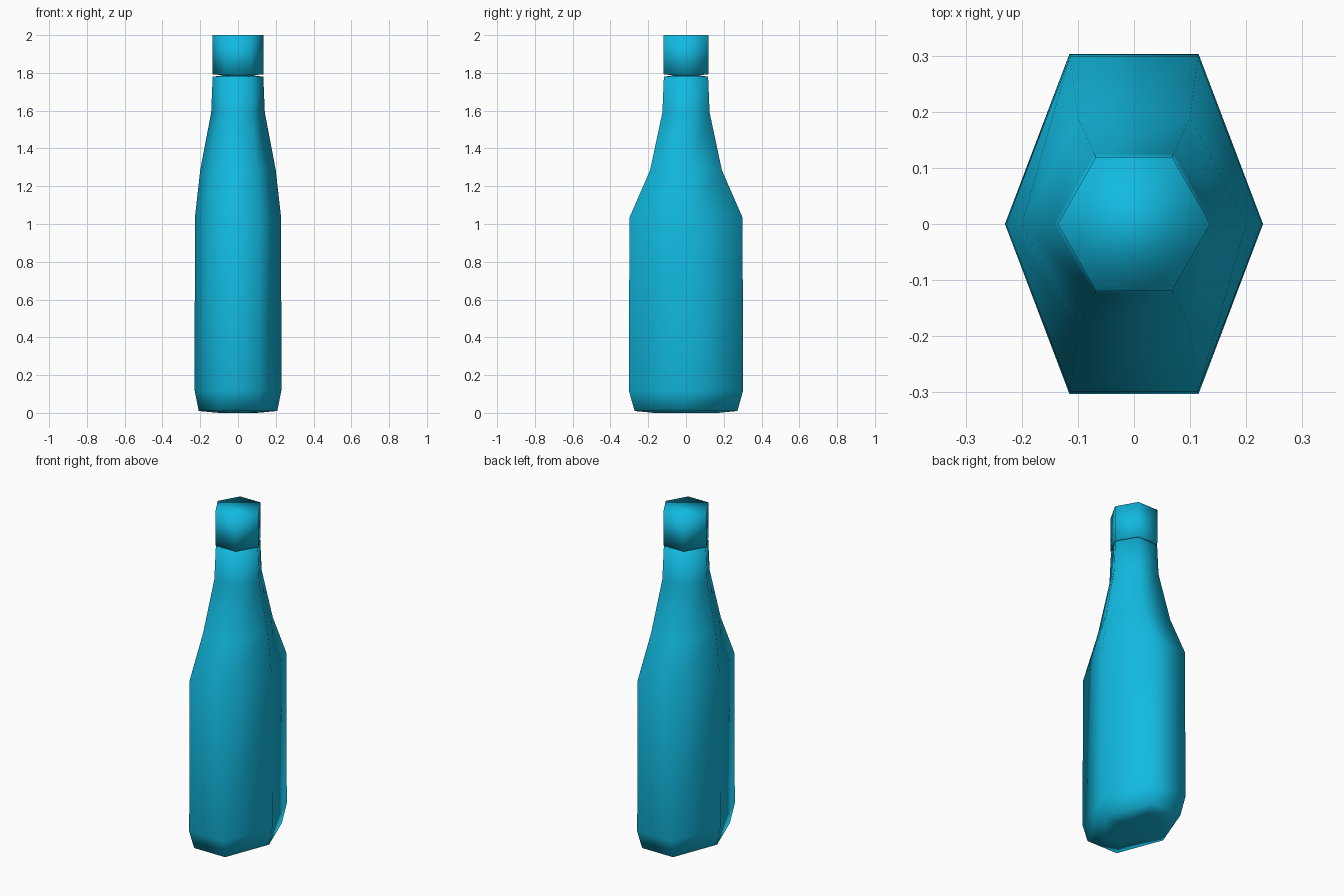
import bpy
import bmesh

cube = bpy.data.objects.get("Cube")
if cube:
    bpy.data.objects.remove(cube, do_unlink=True)

# Single blue material
blue = bpy.data.materials.new("bright blue")
blue.use_nodes = True
colour = (0.006, 0.49, 0.75, 1)
blue.diffuse_color = colour
blue.node_tree.nodes["Principled BSDF"].inputs["Base Color"].default_value = colour


def hex_loft(name, profile):
    """Loft flattened hexagons through (half width, half depth, height)."""
    bm = bmesh.new()
    corners = [(1, 0), (0.5, 1), (-0.5, 1), (-1, 0), (-0.5, -1), (0.5, -1)]
    rings = [[bm.verts.new((x * w, y * d, z)) for x, y in corners]
             for w, d, z in profile]
    for low, high in zip(rings, rings[1:]):
        for i in range(6):
            j = (i + 1) % 6
            bm.faces.new((low[i], low[j], high[j], high[i]))
    bm.faces.new(rings[0][::-1])
    bm.faces.new(rings[-1])
    bmesh.ops.recalc_face_normals(bm, faces=bm.faces)
    for face in bm.faces:
        face.smooth = True
    mesh = bpy.data.meshes.new(name)
    bm.to_mesh(mesh)
    bm.free()
    mesh.materials.append(blue)
    obj = bpy.data.objects.new(name, mesh)
    bpy.context.collection.objects.link(obj)
    return obj


# Body: tapered foot, straight sides, sloping shoulders, neck
hex_loft("bottle_body", [
    (0.10, 0.17, 0.0),
    (0.208, 0.272, 0.01),
    (0.23, 0.303, 0.12),
    (0.228, 0.299, 1.035),
    (0.2, 0.19, 1.285),
    (0.142, 0.125, 1.59),
    (0.134, 0.117, 1.78),
    (0.07, 0.06, 1.788),
])

# Cap: short hexagonal stopper above a narrow gap
hex_loft("bottle_cap", [
    (0.07, 0.06, 1.786),
    (0.136, 0.119, 1.793),
    (0.136, 0.119, 2.0),
])
